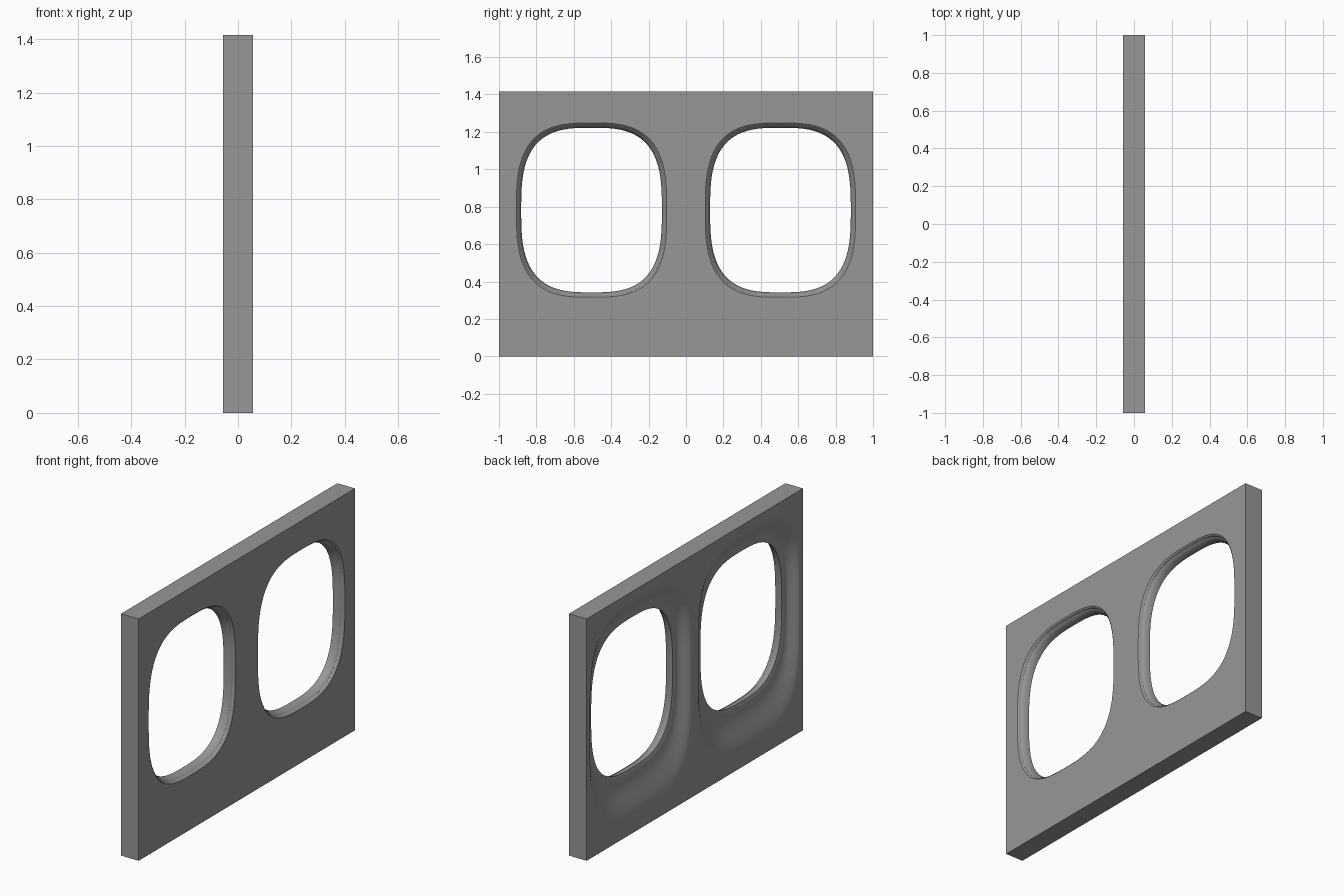
import bpy, bmesh, math

cube = bpy.data.objects.get("Cube")
if cube:
    bpy.data.objects.remove(cube)

grey = bpy.data.materials.new("mid_grey")
grey.use_nodes = True
grey.diffuse_color = (0.31, 0.31, 0.31, 1)
grey.node_tree.nodes["Principled BSDF"].inputs["Base Color"].default_value = (0.31, 0.31, 0.31, 1)

HEIGHT, DEPTH, SEGMENTS = 1.415, 0.057, 96


def ring(bm, side, x, yc, zc, ry, rz, power):
    """Rounded rectangle across the panel; power 0 gives square corners."""
    verts = []
    for i in range(SEGMENTS):
        a = math.tau * i / SEGMENTS
        c, s = math.cos(a), math.sin(a)
        if power:
            size = (abs(c) ** power + abs(s) ** power) ** (1 / power)
        else:
            size = max(abs(c), abs(s))
        verts.append(bm.verts.new((x, side * (yc + ry * c / size), zc + rz * s / size)))
    return verts


def mix(a, b, t):
    return a + (b - a) * t


# Cross-section of one bay: outer face, window rim, dished inner face
def bay_sections():
    border = (0.5, HEIGHT / 2, 0.5, HEIGHT / 2, 0)
    sections = [(DEPTH, *border)]
    rim = [(DEPTH, 0), (0.052, 0.006), (0.042, 0.009), (0.038, 0.014),
           (0.025, 0.02), (0.003, 0.026), (-0.003, 0.026), (-0.006, 0.014), (-0.009, 0.004)]
    for x, inset in rim:
        sections.append((x, 0.505, 0.782, 0.402 - inset, 0.466 - inset, 3))
    steps = 10
    for i in range(steps + 1):
        t = i / steps
        rise = t * t * (3 - 2 * t)
        sections.append((mix(-0.009, -DEPTH, rise), mix(0.505, 0.5, t), mix(0.782, 0.73, t),
                         mix(0.402, 0.475, t), mix(0.466, 0.64, t), mix(3, 4, t)))
    sections.append((-DEPTH, *border))
    return sections


# Two mirrored window bays joined into one wall panel
bm = bmesh.new()
for side in (-1, 1):
    rings = [ring(bm, side, *section) for section in bay_sections()]
    for k, first in enumerate(rings):
        second = rings[(k + 1) % len(rings)]
        for i in range(SEGMENTS):
            j = (i + 1) % SEGMENTS
            corners = [first[i], first[j], second[j], second[i]]
            if all(abs(v.co.y) < 1e-5 for v in corners):
                continue  # open seam between the bays
            bm.faces.new(corners)
bmesh.ops.remove_doubles(bm, verts=bm.verts[:], dist=1e-5)
bmesh.ops.recalc_face_normals(bm, faces=bm.faces[:])

mesh = bpy.data.meshes.new("window_wall_panel")
bm.to_mesh(mesh)
bm.free()
mesh.materials.append(grey)
panel = bpy.data.objects.new("window_wall_panel", mesh)
bpy.context.collection.objects.link(panel)
bpy.ops.object.select_all(action="DESELECT")
panel.select_set(True)
bpy.context.view_layer.objects.active = panel
bpy.ops.object.shade_smooth_by_angle(angle=math.radians(30))
